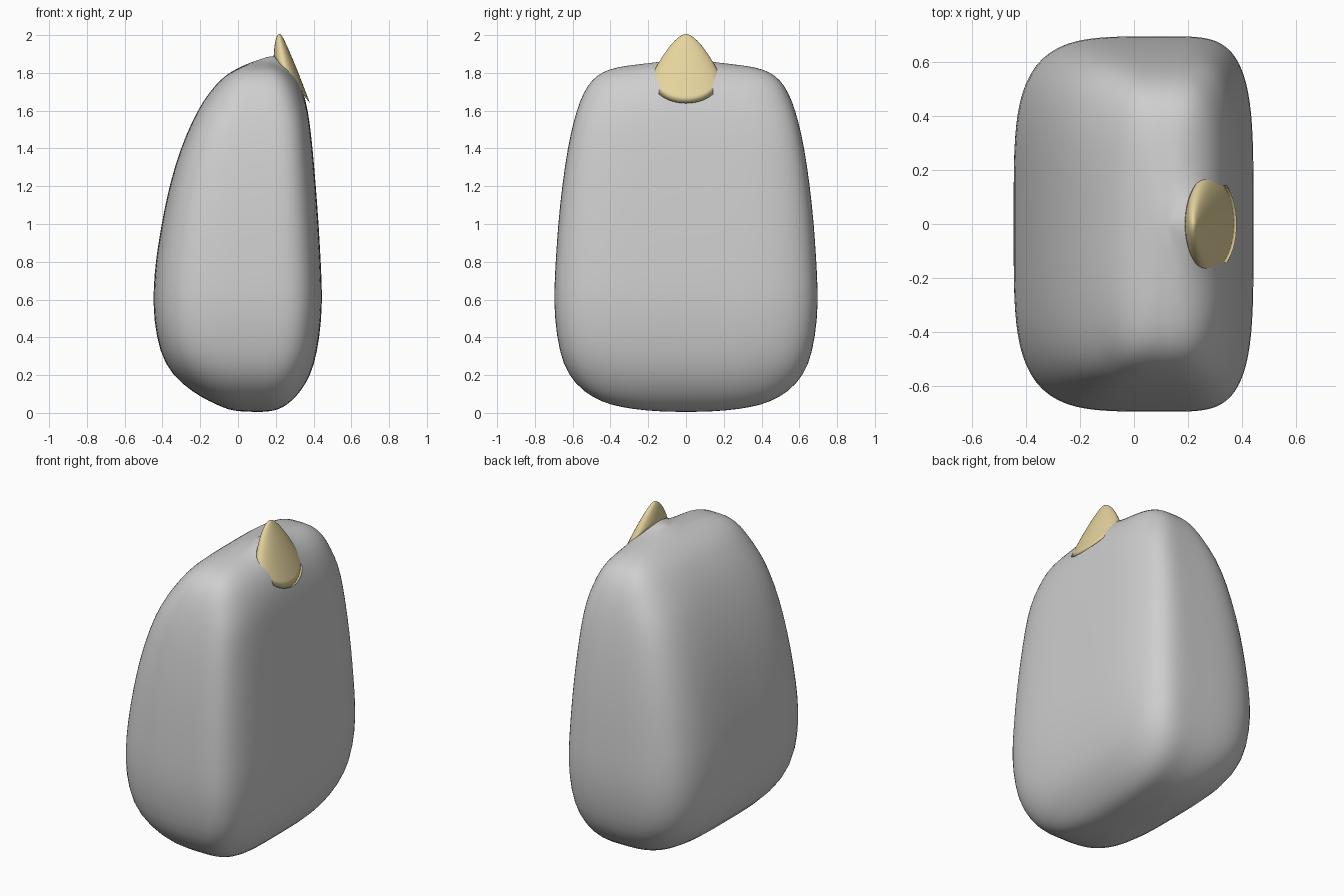
import bpy
import math

cube = bpy.data.objects.get("Cube")
if cube:
    bpy.data.objects.remove(cube, do_unlink=True)


def material(name, rgb):
    m = bpy.data.materials.new(name)
    m.use_nodes = True
    m.diffuse_color = (*rgb, 1)
    m.node_tree.nodes["Principled BSDF"].inputs["Base Color"].default_value = (*rgb, 1)
    return m


def loft(name, rings, start, end, mat, levels):
    """Skin closed rings, closing both ends with a pole point."""
    n = len(rings[0])
    verts = [p for ring in rings for p in ring] + [start, end]
    first, last = len(verts) - 2, len(verts) - 1
    top = (len(rings) - 1) * n
    faces = []
    for k in range(n):
        j = (k + 1) % n
        faces.append((first, j, k))
        faces.append((last, top + k, top + j))
        for i in range(len(rings) - 1):
            a, b = i * n, (i + 1) * n
            faces.append((a + k, a + j, b + j, b + k))
    mesh = bpy.data.meshes.new(name)
    mesh.from_pydata(verts, [], faces)
    mesh.materials.append(mat)
    mesh.shade_smooth()
    obj = bpy.data.objects.new(name, mesh)
    bpy.context.collection.objects.link(obj)
    if levels:
        sub = obj.modifiers.new("smooth", "SUBSURF")
        sub.levels = sub.render_levels = levels
    return obj


grey = material("stone grey", (0.62, 0.62, 0.62))
cream = material("horn cream", (0.79, 0.66, 0.34))

# Body: height, lowest x, highest x, half depth
MID = 0.11
profile = [
    (0.01, -0.03, 0.19, 0.20), (0.03, -0.08, 0.24, 0.35), (0.06, -0.15, 0.28, 0.45),
    (0.11, -0.24, 0.33, 0.54), (0.2, -0.35, 0.385, 0.625), (0.32, -0.415, 0.42, 0.67),
    (0.5, -0.447, 0.443, 0.696), (0.65, -0.448, 0.445, 0.698), (0.8, -0.437, 0.438, 0.69),
    (1.0, -0.405, 0.427, 0.677), (1.2, -0.365, 0.412, 0.656), (1.4, -0.305, 0.395, 0.627),
    (1.55, -0.24, 0.378, 0.594), (1.65, -0.185, 0.358, 0.562), (1.73, -0.125, 0.326, 0.524),
    (1.785, -0.07, 0.285, 0.475), (1.82, -0.01, 0.24, 0.41), (1.84, 0.04, 0.195, 0.31),
    (1.848, 0.08, 0.15, 0.15),
]


def bulge(x, y, z):
    """Swell the crest where the horn grows out."""
    d = ((x - 0.21) / 0.11) ** 2 + (y / 0.13) ** 2 + ((z - 1.82) / 0.16) ** 2
    s = 0.055 * math.exp(-d)
    return (x + 0.4 * s, y, z + s)


SEG = 64
rings = []
for z, lo, hi, depth in profile:
    n = 4.3 if 0.2 < z < 1.6 else 3.6
    ring = []
    for k in range(SEG):
        a = math.tau * k / SEG
        c, s = math.cos(a), math.sin(a)
        r = (abs(c) ** n + abs(s) ** n) ** (-1 / n)
        width = hi - MID if c > 0 else MID - lo
        ring.append(bulge(MID + width * r * c, depth * r * s, z))
    rings.append(ring)
loft("body", rings, (MID, 0, 0.004), bulge(MID, 0, 1.85), grey, 1)

# Horn: slanted oval base, leaning up to a blunt tip
STEPS, SIDES = 16, 48
base, tip = (0.285, 1.765), (0.23, 2.0)
horn = []
for i in range(STEPS):
    t = 1 - (1 - i / STEPS) ** 2
    r = (1 - t) ** 0.66
    cx, cz = (b + (e - b) * t for b, e in zip(base, tip))
    horn.append([(cx + 0.096 * r * math.cos(a), 0.182 * r * math.sin(a), cz - 0.126 * r * math.cos(a))
                 for a in (math.tau * k / SIDES for k in range(SIDES))])
loft("horn", horn, (base[0], 0, base[1]), (tip[0], 0, tip[1]), cream, 0)
